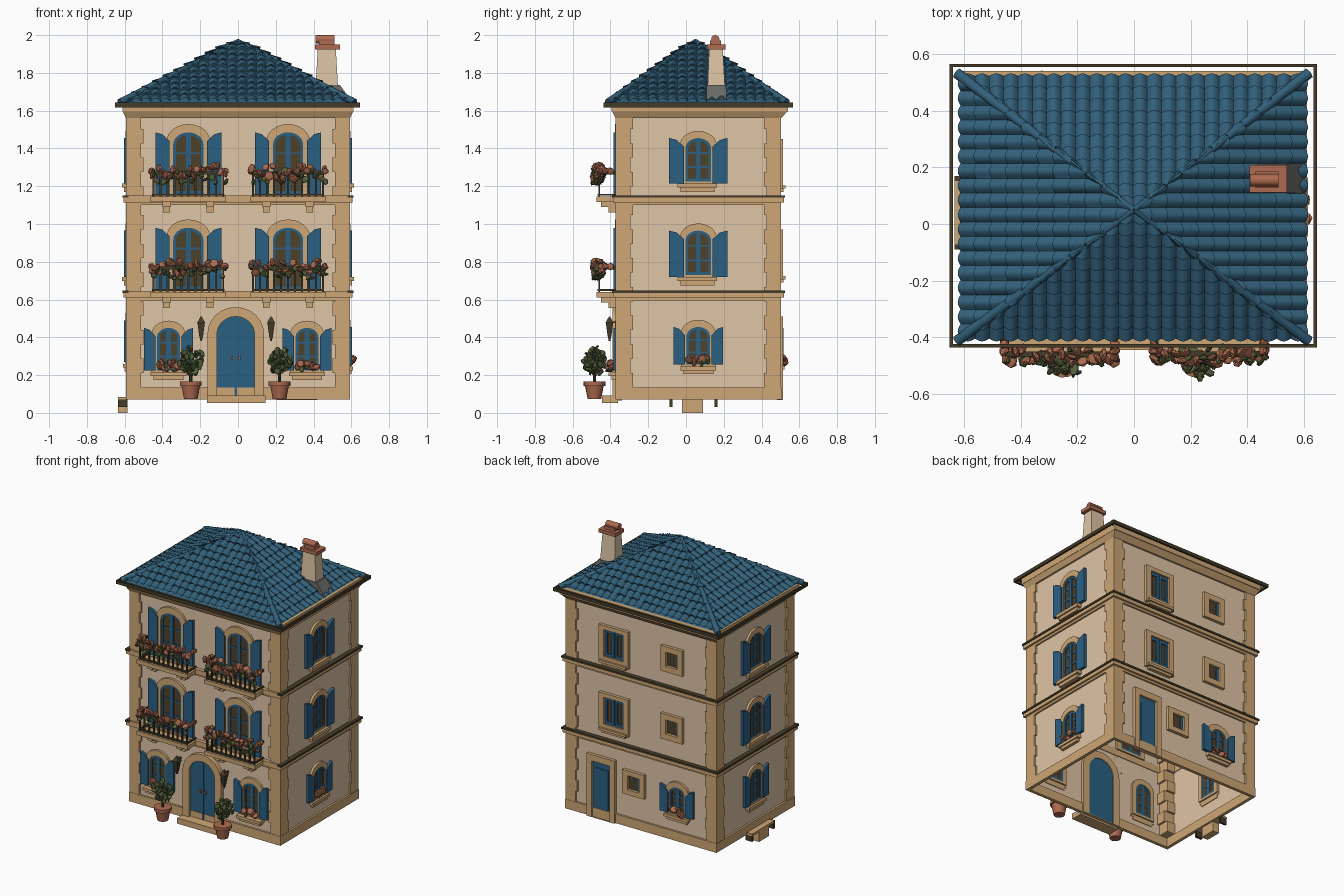
import bpy, bmesh, math, random
from mathutils import Vector, Matrix, Euler

if "Cube" in bpy.data.objects:
    bpy.data.objects.remove(bpy.data.objects["Cube"])
random.seed(4)

COL = {
    "cream_plaster": (0.74, 0.56, 0.385), "tan_stone": (0.61, 0.385, 0.18),
    "roof_blue": (0.032, 0.115, 0.19), "paint_blue": (0.024, 0.115, 0.225),
    "brown_glass": (0.075, 0.052, 0.024), "terracotta": (0.42, 0.145, 0.08),
    "leaf_green": (0.09, 0.12, 0.045), "dark_metal": (0.06, 0.043, 0.02),
    "grey_lead": (0.14, 0.14, 0.135),
}
MATS = {}
for k, c in COL.items():
    MATS[k] = bpy.data.materials.new(k)
    MATS[k].diffuse_color = (*c, 1)

# wall planes
X, YF, YB, Z0 = 0.58, -0.36, 0.492, 0.07
parts = {}


def get(name, mat):
    if name not in parts:
        parts[name] = (bmesh.new(), mat)
    return parts[name][0]


def add(name, mat, verts, faces):
    bm = get(name, mat)
    vs = [bm.verts.new(v) for v in verts]
    fs = [bm.faces.new([vs[i] for i in f]) for f in faces]
    bmesh.ops.recalc_face_normals(bm, faces=fs)


def P(side, u, d, z):
    """u along the wall, d outwards from it"""
    return {"F": (u, YF - d, z), "B": (u, YB + d, z),
            "R": (X + d, u, z), "L": (-X - d, u, z)}[side]


def prism(name, mat, side, pts, d0, d1):
    n = len(pts)
    vs = [P(side, u, d, z) for d in (d0, d1) for u, z in pts]
    fs = [list(range(n)), list(range(n, 2 * n))]
    fs += [[i, (i + 1) % n, n + (i + 1) % n, n + i] for i in range(n)]
    add(name, mat, vs, fs)


def ring(name, mat, side, outer, inner, d0, d1):
    n = len(outer)
    vs = [P(side, u, d, z) for d in (d0, d1) for loop in (outer, inner) for u, z in loop]
    fs = []
    for i in range(n):
        j = (i + 1) % n
        for a, b in ((0, 1), (1, 3), (3, 2), (2, 0)):
            fs.append([a * n + i, a * n + j, b * n + j, b * n + i])
    add(name, mat, vs, fs)


def rect(u0, u1, z0, z1):
    return [(u0, z0), (u0, z1), (u1, z1), (u1, z0)]


def arch(u, hw, z0, z1, k=0.8, n=12):
    r = hw * k
    return [(u - hw, z0)] + [(u - hw * math.cos(math.pi * i / n), z1 - r + r * math.sin(math.pi * i / n))
                             for i in range(n + 1)] + [(u + hw, z0)]


def box(name, mat, side, u0, u1, d0, d1, z0, z1):
    prism(name, mat, side, rect(u0, u1, z0, z1), d0, d1)


def frustum(name, mat, a, b):
    """two x0,x1,y0,y1,z rectangles joined"""
    vs = [(r[i], r[j], r[4]) for r in (a, b) for i, j in ((0, 2), (1, 2), (1, 3), (0, 3))]
    add(name, mat, vs, [[0, 1, 2, 3], [4, 5, 6, 7]] + [[i, (i + 1) % 4, 4 + (i + 1) % 4, 4 + i] for i in range(4)])


def block(name, mat, x0, x1, y0, y1, z0, z1):
    frustum(name, mat, (x0, x1, y0, y1, z0), (x0, x1, y0, y1, z1))


def cone(name, mat, x, y, z0, z1, r0, r1, seg=14):
    bmesh.ops.create_cone(get(name, mat), cap_ends=True, segments=seg, radius1=r0, radius2=r1, depth=z1 - z0,
                          matrix=Matrix.Translation((x, y, (z0 + z1) / 2)) @ Matrix.Rotation(math.pi / 4, 4, "Z"))


def blob(name, mat, p, size):
    rot = Euler([random.uniform(0, 6) for _ in range(3)]).to_matrix().to_4x4()
    bmesh.ops.create_icosphere(get(name, mat), subdivisions=1, radius=1,
                               matrix=Matrix.Translation(p) @ rot @ Matrix.Diagonal((*size, 1)))


def flowers(side, u0, u1, d, z, spread, n, leaf=0.9):
    for i in range(n):
        u = u0 + (u1 - u0) * (i + 0.5) / n
        s = random.uniform(0.02, 0.03)
        blob("flowers", "terracotta", P(side, u, d + random.uniform(-.022, .022), z + random.uniform(-spread * .8, spread)),
             (s, s, s * 0.55))
        if random.random() < leaf:
            s *= 0.85
            blob("flower_leaves", "leaf_green", P(side, u + .008, d + random.uniform(-.025, .025),
                 z + random.uniform(-spread * 1.4, spread * .4)), (s, s * .8, s * 0.5))


# arched window with stone surround, blue casement and open shutters
def window(side, u, z0, z1, hw=0.08, sw=0.075, gap=0.02, shut_z0=None, fw=0.036):
    ring("window_surrounds", "tan_stone", side, arch(u, hw + fw, z0 - 0.015, z1 + fw + .008), arch(u, hw, z0, z1), -0.015, 0.016)
    prism("window_glass", "brown_glass", side, arch(u, hw, z0, z1), -0.01, 0.002)
    ring("window_casements", "paint_blue", side, arch(u, hw, z0 - .005, z1), arch(u, hw - 0.014, z0 + .015, z1 - 0.014), -0.012, 0.009)
    box("window_casements", "paint_blue", side, u - 0.013, u + 0.013, -0.012, 0.008, z0, z1 - 0.005)
    for f in (0.33, 0.66):
        zz = z0 + (z1 - z0) * f
        box("window_casements", "paint_blue", side, u - hw + .01, u + hw - .01, -0.012, 0.006, zz - 0.005, zz + 0.005)
    b = z0 if shut_z0 is None else shut_z0
    for s in (-1, 1):
        a, c = u + s * (hw + gap), u + s * (hw + gap + sw)
        m = (a + c) / 2
        prism("shutters", "paint_blue", side, [(a, b), (a, z1 - 0.045), (m, z1 - 0.01), (c, z1), (c, b)], 0.004, 0.024)


def sill(side, u, hw, z0, z1, d=0.035):
    box("window_sills", "tan_stone", side, u - hw, u + hw, -0.005, d, (z0 + z1) / 2, z1)
    box("window_sills", "tan_stone", side, u - hw + .015, u + hw - .015, -0.005, d * .7, z0, (z0 + z1) / 2)


# wall shell, open at the bottom
b = [(x, y, z) for z in (Z0, 1.6) for x, y in ((-X, YF), (X, YF), (X, YB), (-X, YB))]
add("walls", "cream_plaster", b, [[0, 1, 5, 4], [1, 2, 6, 5], [2, 3, 7, 6], [3, 0, 4, 7], [4, 5, 6, 7]])

# plinth and floor bands on every side
for side in "FBRL":
    a, c = (-X, X) if side in "FB" else (YF, YB)
    box("plinth", "tan_stone", side, a - .014, c + .014, -0.008, 0.014, Z0, 0.135)
    for z in (0.60, 1.105):
        box("floor_bands", "tan_stone", side, a - .026, c + .026, -0.005, 0.026, z + .01, z + 0.045)
        box("floor_bands", "tan_stone", side, a - .012, c + .012, -0.005, 0.012, z - .005, z + .01)
        if side != "F":
            box("band_flashing", "dark_metal", side, a - .032, c + .032, 0.0, 0.032, z + .034, z + 0.047)

# corner stones, alternating long and short
for sx in (-1, 1):
    for y, sy in ((YF, -1), (YB, 1)):
        z, i = 0.135, 0
        while z < 1.56:
            wx, wy = (0.08, 0.066) if i % 2 else (0.066, 0.08)
            xs = sorted((sx * (X + .012), sx * (X - wx)))
            ys = sorted((y + sy * .012, y - sy * wy))
            block("corner_stones", "tan_stone", *xs, *ys, z, min(z + 0.076, 1.57))
            z, i = z + 0.076, i + 1

# cornice and gutter
frustum("cornice", "tan_stone", (-.592, .592, -.372, .504, 1.56), (-.61, .61, -.39, .535, 1.595))
block("cornice", "tan_stone", -.612, .612, -.395, .54, 1.595, 1.638)
for x in (-.646, .64):
    block("gutter", "dark_metal", x - .006, x + .006, -.436, .566, 1.618, 1.642)
for y in (-.43, .56):
    block("gutter", "dark_metal", -.652, .646, y - .006, y + .006, 1.618, 1.642)

# tiled pyramid roof: rippled courses on each slope
AP, EZ, H = Vector((0, 0.05)), 1.638, 0.332
corners = [Vector(p) for p in ((-.613, -.405), (.605, -.405), (.605, .522), (-.613, .522))]
for q in range(4):
    e0, e1 = corners[q], corners[(q + 1) % 4]
    L = (e1 - e0).length
    al = (e1 - e0) / L
    pn = Vector((-al.y, al.x))
    c, depth = (AP - e0).dot(al) / L, (AP - e0).dot(pn)
    N, K = round(L / 0.051), 11
    M = N * 6
    jit = [[random.uniform(0, 0.006) for _ in range(N + 1)] for _ in range(K)]
    vs, fs = [], []
    for k in range(K):
        for t, lift in ((k / K, 0.010), ((k + 1) / K, 0.0)):
            for i in range(M + 1):
                s = min(max(i / M, c * t), 1 - (1 - c) * t)
                p = e0 + al * (s * L) + pn * (t * depth - (0.01 if lift else 0) * abs(math.sin(math.pi * s * N)))
                fade = min(1, (1 - t) * 8)
                z = EZ + H * t + fade * (lift + jit[k][int(s * N)]) + 0.015 * fade * abs(math.sin(math.pi * s * N))
                vs.append((p.x, p.y, z))
    for r in range(2 * K - 1):
        fs += [[r * (M + 1) + i, r * (M + 1) + i + 1, (r + 1) * (M + 1) + i + 1, (r + 1) * (M + 1) + i] for i in range(M)]
    add("roof_tiles", "roof_blue", vs, fs)
    # hip caps
    a, d = Vector((*(e0 * 1.02), EZ + .006)), Vector((*AP, EZ + H))
    mid, dr = (a + d) / 2, d - a
    bmesh.ops.create_cone(get("roof_hips", "roof_blue"), cap_ends=True, segments=10, radius1=.02, radius2=.01, depth=dr.length,
                          matrix=Matrix.Translation(mid) @ dr.to_track_quat("Z", "Y").to_matrix().to_4x4())
frustum("roof_underside", "roof_blue", (-.611, .603, -.403, .52, 1.632), (-.001, .001, .049, .051, 1.96))

# chimney
frustum("chimney_flashing", "grey_lead", (.41, .595, .108, .216, 1.66), (.41, .54, .11, .212, 1.735))
frustum("chimney_stack", "cream_plaster", (.407, .533, .112, .21, 1.66), (.422, .518, .122, .195, 1.925))
block("chimney_cap", "terracotta", .408, .54, .112, .208, 1.925, 1.95)
block("chimney_cap", "terracotta", .43, .51, .128, .185, 1.95, 1.972)
bmesh.ops.create_cone(get("chimney_cap", "terracotta"), cap_ends=True, segments=12, radius1=.022, radius2=.022, depth=.1,
                      matrix=Matrix.Translation((.46, .155, 1.978)) @ Matrix.Rotation(math.pi / 2, 4, "Y"))

# front upper windows and balconies
for u in (-0.263, 0.265):
    for f in (0.0, 0.505):
        window("F", u, 0.655 + f, 0.98 + f)
        box("balcony_slabs", "tan_stone", "F", u - .2, u + .2, 0, .115, .612 + f, .64 + f)
        for s in (-.115, .115):
            prism("balcony_corbels", "tan_stone", "F", rect(u + s - .022, u + s + .022, .585 + f, .612 + f), 0, .09)
            prism("balcony_corbels", "tan_stone", "F", rect(u + s - .018, u + s + .018, .555 + f, .585 + f), 0, .05)
        for z, h in ((.645, .01), (.758, .016)):
            box("balcony_rails", "dark_metal", "F", u - .19, u + .19, .09, .108, z + f, z + h + f)
            for s in (-.185, .185):
                box("balcony_rails", "dark_metal", "F", u + s - .006, u + s + .006, 0, .1, z + f, z + h + f)
        for i in range(11):
            x = u - .185 + .037 * i
            box("balcony_balusters", "dark_metal", "F", x - .005, x + .005, .094, .104, .64 + f, .765 + f)
        flowers("F", u - .2, u + .2, .105, .765 + f, .038, 22)
        for s in (-.195, .195):
            for i in range(3):
                blob("flowers", "terracotta", P("F", u + s, .04 + .025 * i, .775 + f), (.02, .022, .014))

# ground floor front, side and back shuttered windows
for side, u, z0, z1, hw in (("F", -.368, .225, .45, .06), ("F", .365, .225, .45, .06), ("R", .065, .255, .455, .062),
                            ("L", .065, .27, .49, .062), ("B", -.285, .26, .45, .06)):
    window(side, u, z0, z1, hw=hw, sw=.062, gap=.008, fw=.03)
    sill(side, u, .095, z0 - .05, z0 - .01, .05 if side == "F" else .03)
    if side != "L":
        flowers(side, u - .055, u + .055, .03 if side == "F" else .012, z0 + .022, .016, 8, .4)
for side in "RL":
    for z0, z1 in ((.73, .965), (1.225, 1.455)):
        window(side, .065, z0, z1, hw=.068, sw=.078, gap=.008, shut_z0=z0 - .01, fw=.03)
        sill(side, .06, .105, z0 - .055, z0 - .01)

# front door, step and lanterns
ring("door_surround", "tan_stone", "F", arch(-.012, .15, Z0 - .005, .56, 0.95), arch(-.012, .1, Z0, .51, 0.95), -.02, .03)
prism("front_door", "paint_blue", "F", arch(-.012, .1, Z0, .51, 0.95), -.015, .01)
box("front_door", "paint_blue", "F", -.018, -.006, .008, .016, Z0, .5)
for s in (-.035, .005):
    box("door_handles", "terracotta", "F", s - .003, s + .009, .01, .022, .28, .3)
box("door_step", "tan_stone", "F", -.165, .145, 0, .085, .052, .092)
for x in (-.195, .175):
    box("lantern_brackets", "dark_metal", "F", x - .006, x + .006, 0, .05, .475, .485)
    y = YF - .045
    cone("lanterns", "dark_metal", x, y, .475, .51, .032, .004, 4)
    cone("lanterns", "dark_metal", x, y, .41, .475, .015, .027, 4)
    cone("lanterns", "dark_metal", x, y, .38, .41, .005, .015, 4)

# potted bushes
for x in (-.25, .22):
    y = -.485
    cone("plant_pots", "terracotta", x, y, .073, .145, .036, .05)
    cone("plant_pots", "terracotta", x, y, .143, .165, .058, .058)
    cone("plant_trunks", "dark_metal", x, y, .15, .25, .009, .007, 8)
    for i in range(60):
        v = Vector([random.gauss(0, 1) for _ in range(3)]).normalized() * random.uniform(.45, 1)
        s = random.uniform(.018, .028)
        blob("bush_leaves", "leaf_green", (x + v.x * .07, y + v.y * .06, .272 + v.z * .07), (s, s * .7, s * .35))

# back windows and door
for z in (.84, 1.32):
    ring("back_surrounds", "tan_stone", "B", rect(.095, .325, z - .135, z + .13), rect(.135, .285, z - .09, z + .1), -.01, .022)
    box("back_glass", "brown_glass", "B", .13, .29, -.008, .002, z - .1, z + .11)
    for a in (.135, .213):
        ring("back_casements", "paint_blue", "B", rect(a, a + .072, z - .09, z + .1), rect(a + .018, a + .054, z - .068, z + .078), -.01, .01)
    sill("B", .21, .105, z - .15, z - .115, .035)
for u, z, h in ((-.245, .86, .09), (-.245, 1.34, .09), (.055, .385, .085)):
    ring("back_surrounds", "tan_stone", "B", rect(u - .085, u + .085, z - h, z + h), rect(u - .045, u + .045, z - .05, z + .05), -.01, .022)
    box("back_glass", "brown_glass", "B", u - .05, u + .05, -.008, .002, z - .055, z + .055)
    box("back_casements", "paint_blue", "B", u - .045, u - .025, -.01, .008, z - .05, z + .05)
ring("back_door_surround", "tan_stone", "B", rect(.2, .42, Z0 - .003, .51), rect(.24, .38, Z0, .465), -.01, .022)
box("back_door", "paint_blue", "B", .235, .385, -.012, .006, Z0, .47)
box("back_door_panels", "paint_blue", "B", .26, .36, .004, .011, .12, .42)

# low step and feet under the left wall
block("side_step", "tan_stone", -.635, -.585, -.02, .09, 0, .075)
for y in (-.08, .16):
    block("side_step_feet", "dark_metal", -.635, -.585, y - .008, y + .008, .03, .085)
block("side_step_tread", "tan_stone", -.635, -.58, -.09, .17, .07, .085)

# make the objects
for name, (bm, mat) in parts.items():
    bmesh.ops.dissolve_degenerate(bm, edges=bm.edges, dist=1e-5)
    me = bpy.data.meshes.new(name)
    bm.to_mesh(me)
    bm.free()
    me.materials.append(MATS[mat])
    ob = bpy.data.objects.new(name, me)
    bpy.context.collection.objects.link(ob)
    ob.select_set(True)
    bpy.context.view_layer.objects.active = ob
bpy.ops.object.shade_smooth_by_angle(angle=math.radians(40))

for m in bpy.data.materials:
    if m.users and not m.is_grease_pencil:
        m.use_nodes = True
        m.node_tree.nodes["Principled BSDF"].inputs["Base Color"].default_value = m.diffuse_color
